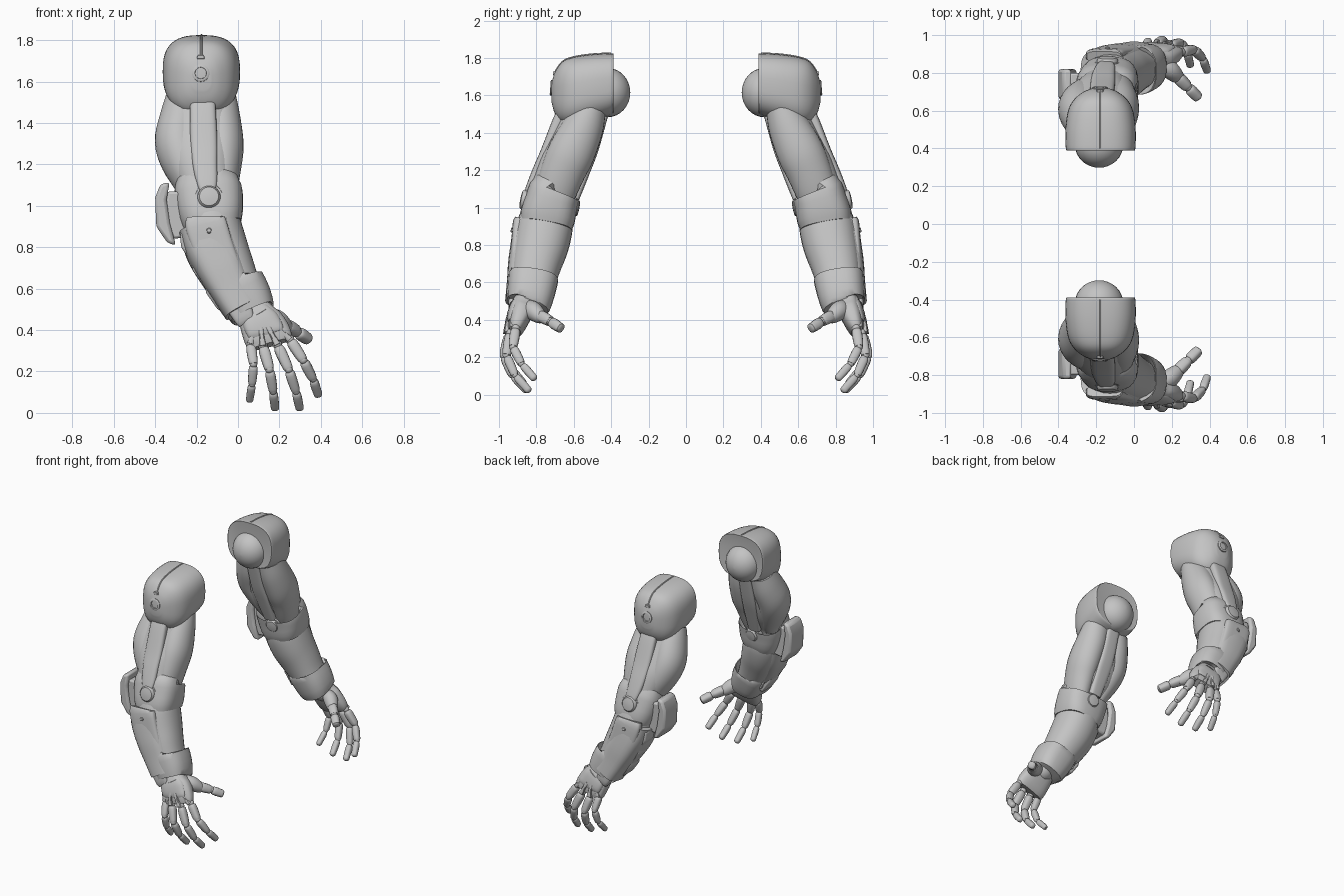
import bpy, bmesh, math
from mathutils import Vector as V

cube = bpy.data.objects.get("Cube")
if cube:
    bpy.data.objects.remove(cube)

grey = bpy.data.materials.new("armour grey")
grey.use_nodes = True
grey.diffuse_color = (0.55, 0.55, 0.55, 1)
grey.node_tree.nodes["Principled BSDF"].inputs["Base Color"].default_value = (0.55, 0.55, 0.55, 1)


def finish(name, bm, angle=35, bevel=0):
    """Mesh to object, mirrored to the other arm."""
    bmesh.ops.recalc_face_normals(bm, faces=bm.faces)
    mesh = bpy.data.meshes.new(name)
    bm.to_mesh(mesh)
    bm.free()
    mesh.materials.append(grey)
    ob = bpy.data.objects.new(name, mesh)
    bpy.context.collection.objects.link(ob)
    bpy.ops.object.select_all(action='DESELECT')
    ob.select_set(True)
    bpy.context.view_layer.objects.active = ob
    bpy.ops.object.shade_smooth_by_angle(angle=math.radians(angle))
    if bevel:
        b = ob.modifiers.new("bevel", 'BEVEL')
        b.width, b.segments = bevel, 2
    m = ob.modifiers.new("other_arm", 'MIRROR')
    m.use_axis = (False, True, False)
    m.use_mirror_merge = False
    return ob


def spline(rows, steps):
    """Smooth rows of numbers with a Catmull-Rom curve."""
    out, last = [], len(rows) - 1
    for i in range(last):
        a, b, c, d = (rows[max(0, min(last, i + k))] for k in (-1, 0, 1, 2))
        for s in range(steps):
            t = s / steps
            out.append([q + t / 2 * (r - p + t * (2 * p - 5 * q + 4 * r - s_ + t * (3 * (q - r) + s_ - p)))
                        for p, q, r, s_ in zip(a, b, c, d)])
    return out + [list(rows[-1])]


def loft(name, rows, power=2, hint=(1, 0, 0), axis=None, steps=4, sides=28, angle=35):
    """Skin rounded sections given as x, y, z, half width, half depth."""
    rows = spline(rows, steps)
    bm = bmesh.new()
    rings = []
    for i, (x, y, z, a, b) in enumerate(rows):
        p, q = rows[max(0, i - 1)], rows[min(len(rows) - 1, i + 1)]
        t = V(axis) if axis else V(q[:3]) - V(p[:3])
        v = t.cross(V(hint)).normalized()
        u = v.cross(t).normalized()
        ring = []
        for k in range(sides):
            w = 2 * math.pi * k / sides
            c, s = math.cos(w), math.sin(w)
            cu = math.copysign(abs(c) ** (2 / power), c) * max(a, .002)
            sv = math.copysign(abs(s) ** (2 / power), s) * max(b, .002)
            ring.append(bm.verts.new(V((x, y, z)) + u * cu + v * sv))
        rings.append(ring)
    for r, s in zip(rings, rings[1:]):
        for k in range(sides):
            j = (k + 1) % sides
            bm.faces.new((r[k], r[j], s[j], s[k]))
    bm.faces.new(rings[0])
    bm.faces.new(rings[-1])
    return finish(name, bm, angle)


def ellipsoid(name, centre, radii):
    cx, cy, cz = centre
    rows = []
    for i in range(17):
        w = math.pi * i / 16
        rows.append((cx, cy - radii[1] * math.cos(w), cz, radii[0] * math.sin(w), radii[2] * math.sin(w)))
    return loft(name, rows, axis=(0, 1, 0), steps=1)


def disc(name, centre, axis, profile):
    """Turned part: profile is a list of (distance along axis, radius)."""
    c, n = V(centre), V(axis).normalized()
    return loft(name, [(*(c + n * d), r, r) for d, r in profile], axis=n, steps=1, sides=32)


def plate(name, outline, shift, bevel=0.012):
    """Flat outline pushed along a vector."""
    bm = bmesh.new()
    face = bm.faces.new([bm.verts.new(p) for p in outline])
    new = bmesh.ops.extrude_face_region(bm, geom=[face])["geom"]
    bmesh.ops.translate(bm, vec=shift, verts=[g for g in new if isinstance(g, bmesh.types.BMVert)])
    return finish(name, bm, 30, bevel)


# Shoulder shell, as (y, half width, top, bottom), and its centre ridge
shell = [(-.39, .175, 1.82, 1.51), (-.40, .184, 1.825, 1.495), (-.5, .186, 1.82, 1.465), (-.6, .172, 1.805, 1.44),
         (-.66, .14, 1.78, 1.45), (-.70, .09, 1.725, 1.50), (-.718, .045, 1.67, 1.56)]
loft("shoulder_shell", [(-.177, y, (t + b) / 2, w, (t - b) / 2) for y, w, t, b in shell],
     power=2.7, axis=(0, 1, 0), sides=48, angle=45)
loft("shoulder_ridge", [(-.177, y, t, .006, .005) for y, w, t, b in shell[1:6]], sides=8)
ellipsoid("shoulder_ball", (-.185, -.42, 1.615), (.128, .122, .132))
disc("shoulder_bolt", (-.18, -.70, 1.64), (0, -1, .08),
     [(0, .042), (.022, .042), (.026, .036), (.026, .028), (.012, .026)])
for z in (1.555, 1.71):
    plate("shoulder_notch", [(-.20, -.69, z), (-.16, -.69, z), (-.165, -.69, z + .018), (-.195, -.69, z + .018)],
          (0, -.022, 0), .003)

# Upper arm core with muscle pads
loft("upper_arm_core", [(-.18, -.53, 1.54, .15, .11), (-.18, -.56, 1.45, .155, .115), (-.18, -.62, 1.3, .17, .13),
                        (-.17, -.665, 1.2, .16, .135), (-.15, -.72, 1.08, .13, .12), (-.14, -.74, 1.0, .12, .12)],
     power=2.3)
loft("triceps_pad", [(-.26, -.52, 1.52, .09, .09), (-.275, -.56, 1.42, .105, .115), (-.29, -.61, 1.31, .112, .125),
                     (-.265, -.65, 1.21, .105, .12), (-.23, -.69, 1.1, .075, .1), (-.22, -.71, 1.04, .06, .08)])
loft("biceps_pad", [(-.1, -.51, 1.53, .09, .085), (-.09, -.55, 1.43, .1, .11), (-.075, -.61, 1.3, .102, .125),
                    (-.075, -.655, 1.2, .093, .12), (-.08, -.7, 1.08, .075, .11), (-.1, -.73, 1.0, .06, .1)])
loft("outer_strip", [(-.17, -.65, 1.53, .058, .03), (-.17, -.68, 1.46, .063, .035), (-.165, -.742, 1.3, .065, .035),
                     (-.16, -.785, 1.2, .06, .035), (-.15, -.825, 1.11, .05, .03), (-.145, -.845, 1.06, .035, .025)],
     power=3.5)
loft("inner_strip", [(-.18, -.44, 1.5, .05, .025), (-.175, -.495, 1.32, .055, .03), (-.165, -.54, 1.2, .055, .03),
                     (-.15, -.6, 1.05, .045, .03)], power=3.5)

# Elbow cuff, pivots and guard
loft("elbow_cuff", [(-.145, -.70, 1.085, .15, .128), (-.145, -.705, 1.08, .163, .14), (-.14, -.72, 1.03, .165, .142),
                    (-.13, -.74, .95, .155, .148), (-.12, -.75, .9, .14, .14)], power=2.8, steps=2)
pivot = [(-.06, .073), (.0, .073), (.01, .066), (.01, .056), (.022, .054), (.032, .046), (.036, .02)]
disc("outer_elbow_pivot", (-.14, -.85, 1.04), (0, -1, .2), pivot)
disc("inner_elbow_pivot", (-.13, -.60, 1.0), (.1, 1, -.2), [(d * .8, r * .85) for d, r in pivot])
plate("elbow_guard", [(x, -.82, z) for x, z in
                      [(-.33, 1.115), (-.375, 1.105), (-.4, 1.04), (-.395, .9), (-.34, .82), (-.3, .81),
                       (-.33, .92), (-.345, 1.03)]], (0, .16, 0), .015)
plate("guard_mount", [(x, -.80, z) for x, z in [(-.25, 1.07), (-.34, 1.07), (-.36, .92), (-.31, .84), (-.2, .86)]],
      (0, .12, 0))

# Forearm
arm = [(-.13, -.74, .98, .13, .135), (-.125, -.755, .9, .142, .15), (-.095, -.775, .8, .142, .148),
       (-.05, -.80, .7, .13, .135), (.0, -.82, .6, .113, .12), (.055, -.84, .5, .1, .108)]
loft("forearm_core", arm, power=2.2)
loft("forearm_shell", [(x - .035, y - .03, z, a * .9, b * .9) for x, y, z, a, b in arm[1:]], power=3.2)
loft("outer_plate", [(-.16, -.885, .94, .09, .03), (-.155, -.892, .91, .1, .035), (-.12, -.90, .8, .098, .035),
                     (-.075, -.905, .7, .088, .035), (-.035, -.91, .6, .075, .033), (.025, -.92, .47, .052, .03),
                     (.04, -.92, .445, .045, .025)], power=4, steps=3)
loft("wrist_cuff", [(.0, -.815, .63, .118, .128), (.004, -.817, .62, .128, .134), (.04, -.828, .55, .126, .128),
                    (.07, -.84, .485, .112, .118), (.072, -.842, .48, .1, .105)], power=2.6, steps=2)
ellipsoid("wrist_joint", (.095, -.855, .475), (.08, .075, .07))

# Stepped plates along the back edge of the forearm
for i, (x, z) in enumerate([(-.245, .79), (-.19, .68), (-.125, .57)]):
    plate("edge_plate", [(x - .035, -.87, z + .075), (x - .03, -.87, z + .01), (x + .03, -.87, z - .075),
                         (x + .085, -.87, z - .06), (x + .02, -.87, z + .1)], (0, .11, 0), .01)
    plate("edge_cap", [(x - .01, -.885, z + .05), (x + .035, -.885, z - .05), (x + .065, -.885, z - .03),
                       (x + .015, -.885, z + .07)], (0, .14, 0), .006)
for x, y, z in [(-.14, -.93, .88), (-.06, -.937, .7), (-.02, -.94, .57)]:
    disc("plate_stud", (x, y, z), (0, -1, .2), [(-.01, .013), (.004, .013), (.007, .009)])

# Hand
loft("palm", [(.085, -.855, .51, .07, .06), (.1, -.872, .46, .098, .062), (.125, -.892, .41, .112, .058),
              (.148, -.91, .36, .115, .047), (.158, -.92, .33, .105, .035)], power=2.8)
loft("back_of_hand", [(.085, -.885, .5, .06, .04), (.105, -.91, .45, .088, .04), (.13, -.93, .4, .09, .03),
                      (.14, -.935, .375, .085, .02)], power=3)
loft("thumb_base", [(.13, -.85, .47, .035, .04), (.185, -.82, .45, .048, .05), (.225, -.785, .42, .04, .04),
                    (.25, -.765, .405, .025, .025)])


def digit(name, joints, r):
    """Chain of tapered segments with ball joints between."""
    for i, (a, b) in enumerate(zip(joints, joints[1:])):
        a, b = V(a), V(b)
        w = r * (1 - .1 * i)
        end = .4 if i == len(joints) - 2 else .75
        shape = [(.08, .6), (.16, .9), (.4, .98), (.75, .92), (.92, .85), (1, end)]
        loft(name + "_segment", [(*a.lerp(b, t), w * s, w * s) for t, s in shape], power=2.7, steps=2, sides=16)
        ellipsoid(name + "_joint", a, (w * .8,) * 3)


fingers = {
    "little_finger": [(.06, -.928, .335), (.075, -.968, .235), (.068, -.935, .14), (.055, -.86, .055)],
    "ring_finger": [(.12, -.945, .325), (.152, -.975, .21), (.17, -.93, .105), (.18, -.845, .015)],
    "middle_finger": [(.19, -.94, .33), (.245, -.96, .21), (.28, -.915, .105), (.3, -.835, .015)],
    "index_finger": [(.25, -.91, .355), (.315, -.925, .255), (.362, -.88, .165), (.39, -.805, .08)],
}
for name, joints in fingers.items():
    digit(name, joints, .028 if name != "little_finger" else .025)
    # Tendon rod running up the back of the hand
    k = V(joints[0]) + V((0, -.02, 0))
    top = k.lerp(V((.1, -.94, .5)), .5)
    loft(name + "_tendon", [(*k, .016, .014), (*k.lerp(top, .5), .012, .012), (*top, .012, .01)], power=3, sides=12)
digit("thumb", [(.225, -.785, .425), (.285, -.725, .392), (.345, -.665, .352)], .033)
